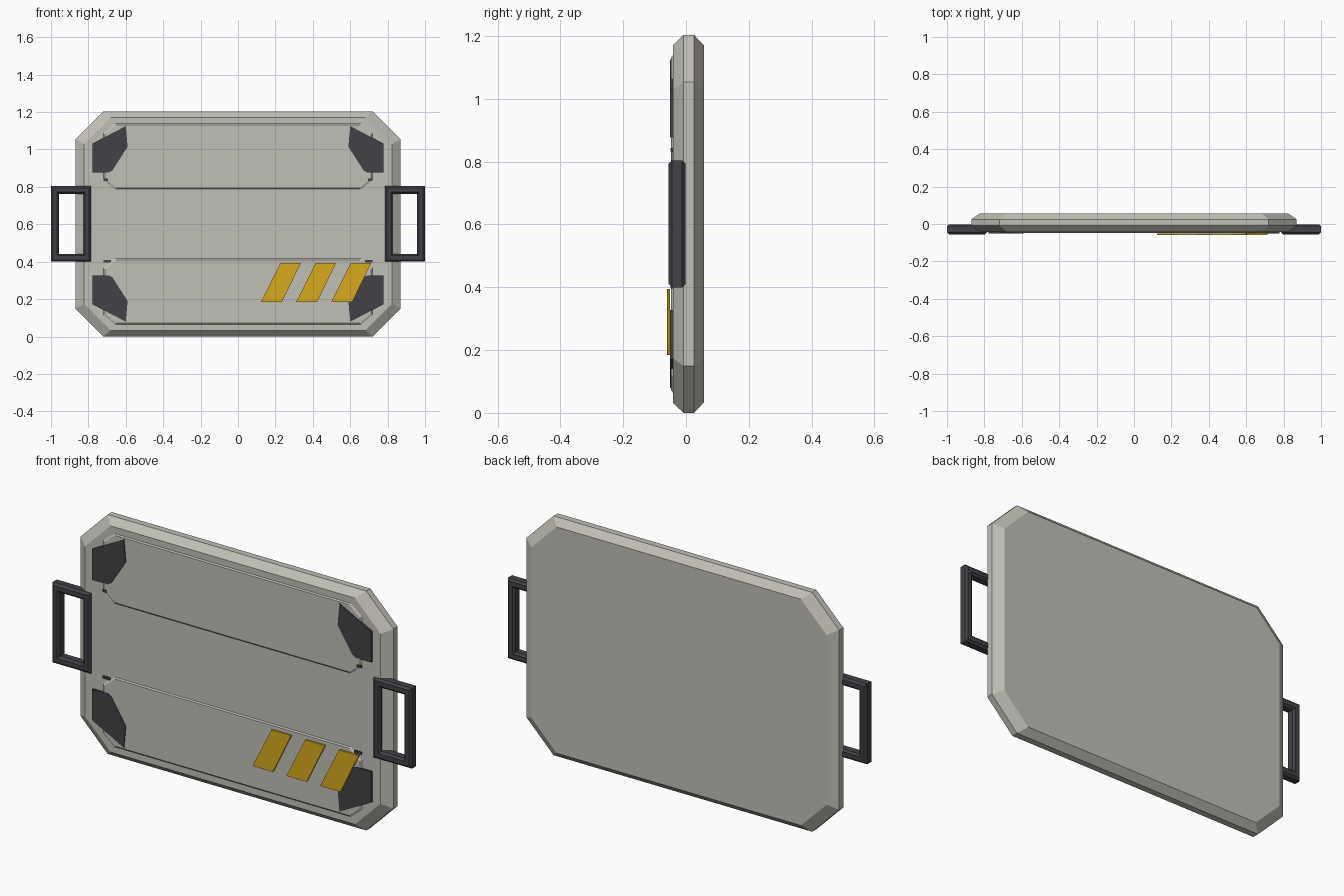
import bpy, bmesh

MID = 0.602  # height of the horizontal symmetry line

cube = bpy.data.objects.get("Cube")
if cube:
    bpy.data.objects.remove(cube, do_unlink=True)


def material(name, rgb):
    m = bpy.data.materials.new(name)
    m.use_nodes = True
    m.diffuse_color = (*rgb, 1)
    node = next(n for n in m.node_tree.nodes if n.type == 'BSDF_PRINCIPLED')
    node.inputs["Base Color"].default_value = (*rgb, 1)
    node.inputs["Roughness"].default_value = 0.6
    return m


GREY = material("warm_grey", (0.53, 0.52, 0.47))
DARK = material("charcoal", (0.055, 0.054, 0.063))
YELLOW = material("hazard_yellow", (0.68, 0.40, 0.013))


def loft(name, rings, mat, closed=False):
    """Join rings of (x, y, z) points; cap the ends unless closed on itself."""
    bm = bmesh.new()
    loops = [[bm.verts.new(p) for p in ring] for ring in rings]
    pairs = list(zip(loops, loops[1:]))
    if closed:
        pairs.append((loops[-1], loops[0]))
    else:
        bm.faces.new(loops[0])
        bm.faces.new(loops[-1])
    for a, b in pairs:
        for i in range(len(a)):
            j = (i + 1) % len(a)
            bm.faces.new((a[i], a[j], b[j], b[i]))
    bmesh.ops.recalc_face_normals(bm, faces=bm.faces)
    mesh = bpy.data.meshes.new(name)
    bm.to_mesh(mesh)
    bm.free()
    mesh.materials.append(mat)
    ob = bpy.data.objects.new(name, mesh)
    bpy.context.collection.objects.link(ob)
    return ob


def octagon(hx, hz, cx, cz, y, z0):
    """Rectangle with cut corners, centred at height z0."""
    quarter = [(hx, hz - cz), (hx - cx, hz)]
    pts = quarter + [(-x, z) for x, z in reversed(quarter)]
    pts += [(-x, -z) for x, z in pts]
    return [(x, y, z0 + z) for x, z in pts]


def plate(name, outline, y0, y1, mat):
    return loft(name, [[(x, y, z) for x, z in outline] for y in (y0, y1)], mat)


# Main slab: full-size rim tapering to a smaller front and back
slab = []
for scale, y in ((0.945, -0.042), (1, -0.008), (1, 0.025), (0.945, 0.057)):
    slab.append(octagon(0.87 * scale, MID * scale, 0.15 * scale, 0.15 * scale, y, MID))
loft("main_slab", slab, GREY)

# Two shallow raised panels with sloped edges
for name, side in (("upper_panel", 1), ("lower_panel", -1)):
    z = MID + side * 0.361
    loft(name, [octagon(0.72, 0.177, 0.06, 0.05, -0.041, z),
                octagon(0.712, 0.169, 0.06, 0.05, -0.047, z)], GREY)

# Corner guards, mirrored to all four corners
guard = [(0.777, 0.275), (0.69, 0.275), (0.672, 0.285),
         (0.59, 0.413), (0.60, 0.523), (0.777, 0.43)]
for sx, sn in ((1, "left"), (-1, "right")):
    for sz, zn in ((1, "upper"), (-1, "lower")):
        plate(f"{zn}_{sn}_corner_guard",
              [(sx * x, MID + sz * z) for x, z in guard], -0.041, -0.051, DARK)

    # Small dark clips beside the panels
    for zn, x0, z0 in (("upper", 0.695, 0.832), ("lower", 0.68, 0.396)):
        plate(f"{zn}_{sn}_clip",
              [(sx * x, z) for x, z in ((x0, z0), (0.72, z0),
                                        (0.72, z0 + 0.012), (x0, z0 + 0.012))],
              -0.041, -0.05, DARK)

    # Handle: chamfered section swept round a rectangle
    section = [(0.01, -0.055), (0.032, -0.055), (0.042, -0.045), (0.042, -0.012),
               (0.032, -0.002), (0.01, -0.002), (0, -0.012), (0, -0.045)]
    rings = []
    for inset, y in section:
        hx, hz = 0.107 - inset, 0.202 - inset
        rings.append([(sx * (0.893 + a * hx), y, MID + b * hz)
                      for a, b in ((-1, -1), (1, -1), (1, 1), (-1, 1))])
    loft(f"{sn}_handle", rings, DARK, closed=True)

# Slanted warning stripes
for i in range(3):
    x = 0.123 + i * 0.188
    plate(f"warning_stripe_{i + 1}",
          [(x, 0.185), (x + 0.112, 0.185), (x + 0.214, 0.394), (x + 0.105, 0.394)],
          -0.051, -0.06, YELLOW)
